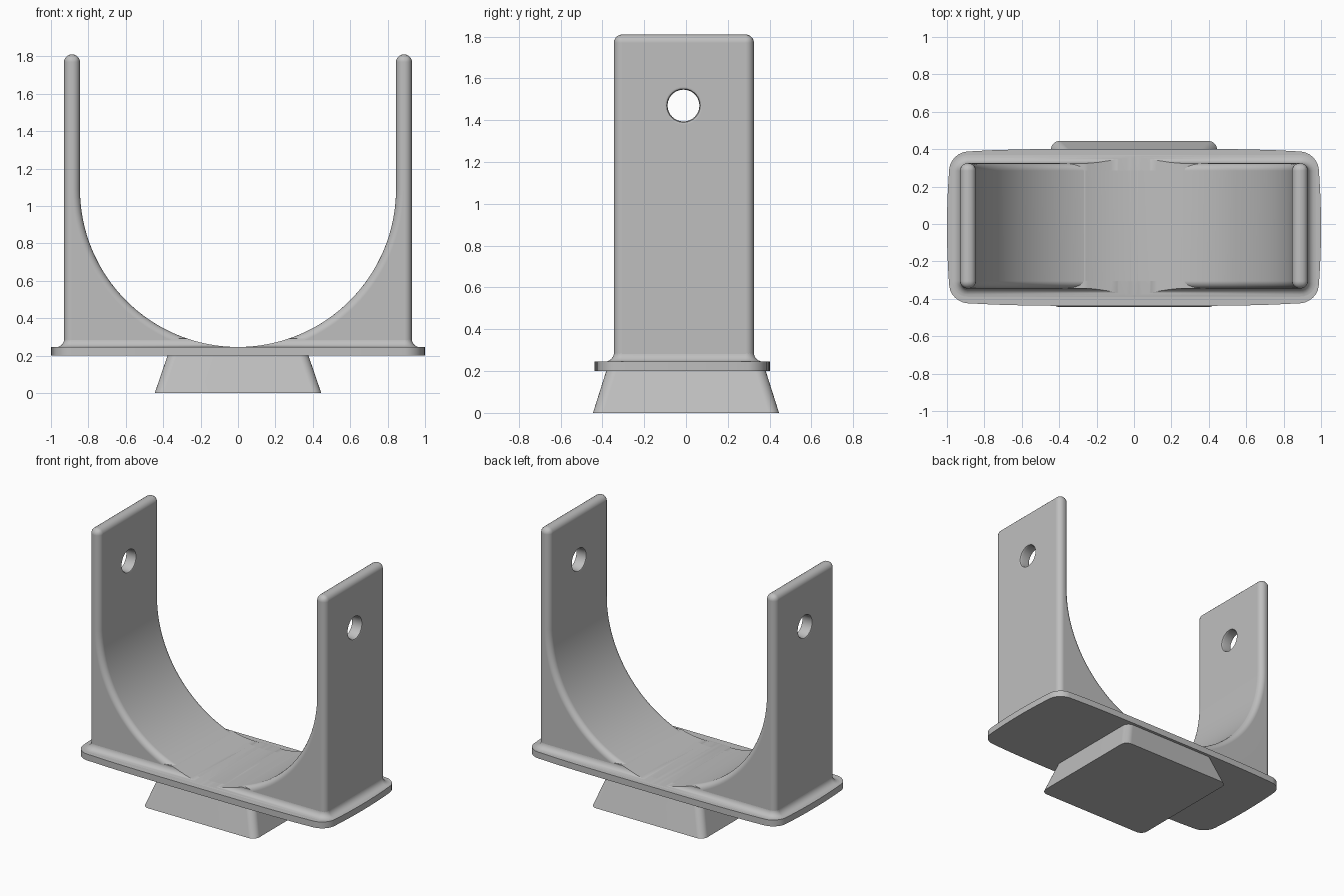
import bpy, bmesh, math

cube = bpy.data.objects.get("Cube")
if cube:
    bpy.data.objects.remove(cube, do_unlink=True)

GREY = (0.52, 0.52, 0.52, 1)
grey = bpy.data.materials.new("plain grey")
grey.use_nodes = True
grey.diffuse_color = GREY
grey.node_tree.nodes["Principled BSDF"].inputs["Base Color"].default_value = GREY

INNER, OUTER = 0.845, 0.93      # arm faces
FLOOR, TOP = 0.246, 1.81        # cradle low point, arm top
AXIS = FLOOR + INNER            # height of the cradle arc centre
MID_Y, HALF_Y = -0.01, 0.335    # cradle depth
PLATE_TOP = 0.245


def make_object(name, bm):
    bmesh.ops.recalc_face_normals(bm, faces=bm.faces)
    mesh = bpy.data.meshes.new(name)
    bm.to_mesh(mesh)
    bm.free()
    mesh.materials.append(grey)
    obj = bpy.data.objects.new(name, mesh)
    bpy.context.collection.objects.link(obj)
    return obj


def loft(name, rings):
    """Skin a stack of equal-length point rings and cap both ends."""
    bm = bmesh.new()
    loops = [[bm.verts.new(p) for p in ring] for ring in rings]
    n = len(loops[0])
    for a, b in zip(loops, loops[1:]):
        for i in range(n):
            j = (i + 1) % n
            bm.faces.new((a[i], a[j], b[j], b[i]))
    bm.faces.new(loops[0])
    bm.faces.new(loops[-1])
    return make_object(name, bm)


def rounded_rect(hx, hy, r, z, cy=0.0, steps=6):
    pts = []
    for k, (sx, sy) in enumerate(((1, 1), (-1, 1), (-1, -1), (1, -1))):
        for i in range(steps + 1):
            a = (k + i / steps) * math.pi / 2
            pts.append((sx * (hx - r) + r * math.cos(a),
                        cy + sy * (hy - r) + r * math.sin(a), z))
    return pts


def circle_x(x, r, cy, cz, n):
    return [(x, cy + r * math.cos(2 * math.pi * i / n),
             cz + r * math.sin(2 * math.pi * i / n)) for i in range(n)]


def select_only(obj):
    bpy.ops.object.select_all(action='DESELECT')
    obj.select_set(True)
    bpy.context.view_layer.objects.active = obj


def cut(obj, cutter):
    select_only(obj)
    mod = obj.modifiers.new("cut", 'BOOLEAN')
    mod.operation, mod.solver, mod.object = 'DIFFERENCE', 'EXACT', cutter
    bpy.ops.object.modifier_apply(modifier=mod.name)
    bpy.data.objects.remove(cutter, do_unlink=True)


def smooth(obj, degrees=35):
    select_only(obj)
    bpy.ops.object.shade_smooth_by_angle(angle=math.radians(degrees))
    mod = obj.modifiers.new("even normals", 'WEIGHTED_NORMAL')
    mod.keep_sharp = True


# Tapered foot
foot = loft("foot", [rounded_rect(0.445, 0.445, 0.05, 0),
                     rounded_rect(0.375, 0.38, 0.05, 0.205)])
smooth(foot)

# Base plate with gently bowed edges
def plate_ring(z):
    hx, hy, r = 1.0, 0.42, 0.09
    corners = rounded_rect(hx, hy, r, z)
    ring = []
    for a, b in zip(corners, corners[1:] + corners[:1]):
        parts = 12 if math.dist(a, b) > 0.2 else 1
        for i in range(parts):
            t = i / parts
            x, y = (a[k] + (b[k] - a[k]) * t for k in (0, 1))
            ring.append((x * (1 - 0.02 * (y / hy) ** 2),
                         y * (1 - 0.05 * x ** 4) - 0.018, z))
    return ring


plate = loft("base_plate", [plate_ring(0.2), plate_ring(PLATE_TOP)])
smooth(plate)

# U-shaped cradle with rounded rims
SEG = 64
half = [(OUTER, 0.203), (OUTER, TOP), (INNER, TOP)]
arc = [(INNER * math.cos(math.pi * i / SEG), AXIS - INNER * math.sin(math.pi * i / SEG))
       for i in range(SEG + 1)]
profile = half + arc + [(-x, z) for x, z in reversed(half)]
bm = bmesh.new()
face = bm.faces.new([bm.verts.new((x, MID_Y - HALF_Y, z)) for x, z in profile])
back = bmesh.ops.extrude_face_region(bm, geom=[face])
bmesh.ops.translate(bm, vec=(0, 2 * HALF_Y, 0),
                    verts=[v for v in back["geom"] if isinstance(v, bmesh.types.BMVert)])
bmesh.ops.recalc_face_normals(bm, faces=bm.faces)
rims = [e for e in bm.edges if e.calc_face_angle(0) > 0.6
        and max(v.co.z for v in e.verts) > 0.21]
bmesh.ops.bevel(bm, geom=rims, offset=0.04, offset_type='OFFSET', segments=5,
                profile=0.5, affect='EDGES', clamp_overlap=False)
cradle = make_object("cradle", bm)

# Pin holes with softened mouths
HOLE, LIP = 0.076, 0.015
for side in (-1, 1):
    rings = []
    for x, r in ((INNER - 0.02, HOLE + LIP), (INNER, HOLE + LIP),
                 (INNER + 0.3 * LIP, HOLE + 0.3 * LIP), (INNER + LIP, HOLE),
                 (OUTER - LIP, HOLE), (OUTER - 0.3 * LIP, HOLE + 0.3 * LIP),
                 (OUTER, HOLE + LIP), (OUTER + 0.02, HOLE + LIP)):
        rings.append(circle_x(side * x, r, -0.012, 1.47, 40))
    cut(cradle, loft("hole_cutter", rings))
smooth(cradle)

# Concave fillet between cradle and plate, trimmed by the cradle arc
R = 0.045
rings = [rounded_rect(OUTER - 0.001 + R, HALF_Y - 0.001 + R, 0.04 + R, 0.23, MID_Y)]
for i in range(7):
    t = i / 6 * math.pi / 2
    d = R * (1 - math.sin(t)) - 0.001
    rings.append(rounded_rect(OUTER + d, HALF_Y + d, 0.04 + d,
                              PLATE_TOP + R * (1 - math.cos(t)), MID_Y))
fillet = loft("base_fillet", rings)
bm = bmesh.new()
pipe = [bm.verts.new((INNER * math.cos(2 * math.pi * i / 128), -1,
                      AXIS + INNER * math.sin(2 * math.pi * i / 128))) for i in range(128)]
end = bmesh.ops.extrude_face_region(bm, geom=[bm.faces.new(pipe)])
bmesh.ops.translate(bm, vec=(0, 2, 0),
                    verts=[v for v in end["geom"] if isinstance(v, bmesh.types.BMVert)])
cut(fillet, make_object("arc_cutter", bm))
smooth(fillet)
